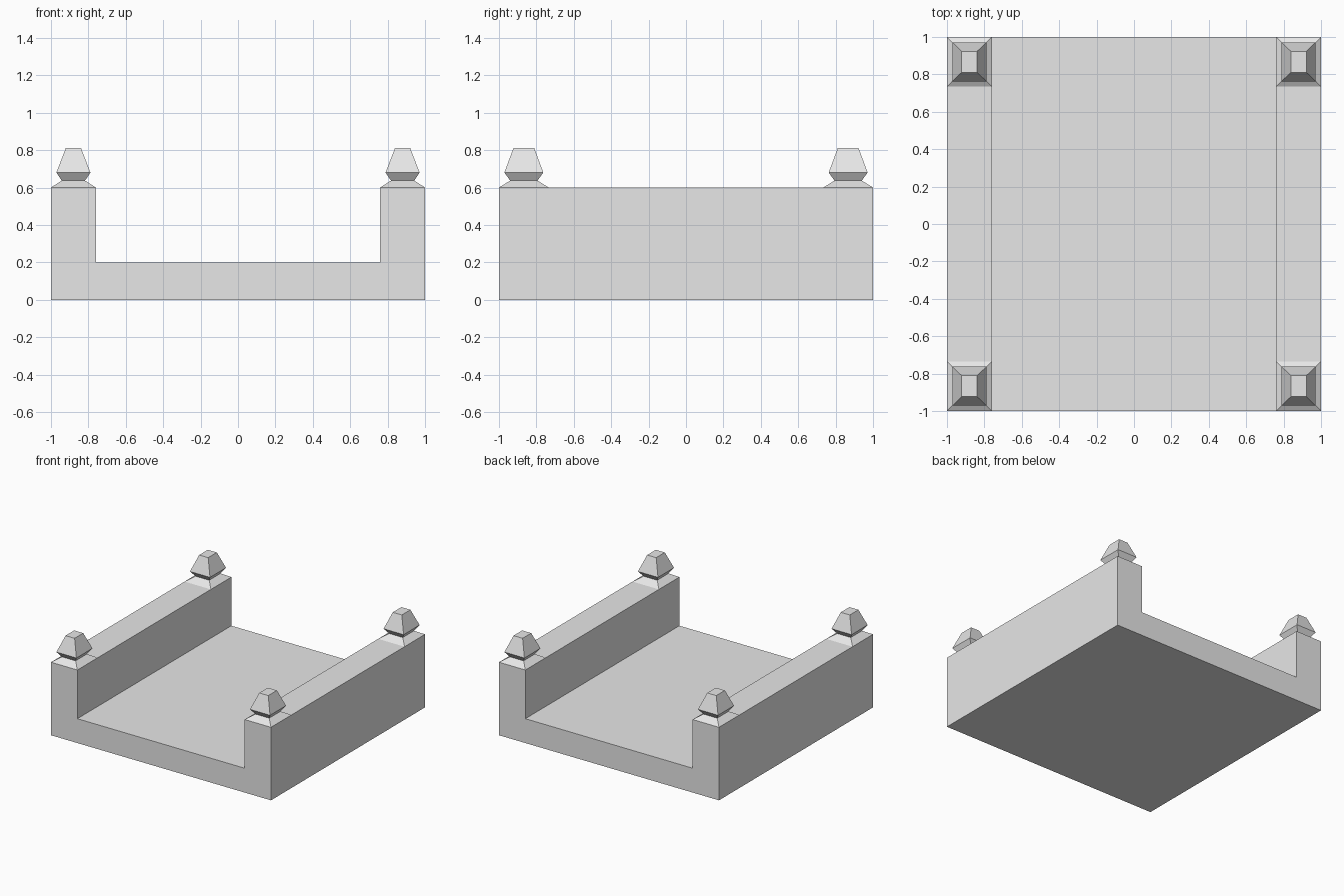
import bpy
import bmesh

cube = bpy.data.objects.get("Cube")
if cube:
    bpy.data.objects.remove(cube, do_unlink=True)

stone = bpy.data.materials.new("light_grey_stone")
stone.use_nodes = True
colour = (0.8, 0.8, 0.8, 1)
stone.diffuse_color = colour
stone.node_tree.nodes["Principled BSDF"].inputs["Base Color"].default_value = colour

WALL_INNER = 0.76
WALL_TOP = 0.6
DECK_TOP = 0.2


def finish(bm, name):
    """Turn a bmesh into a flat-shaded stone object."""
    bmesh.ops.recalc_face_normals(bm, faces=bm.faces)
    mesh = bpy.data.meshes.new(name)
    bm.to_mesh(mesh)
    bm.free()
    mesh.materials.append(stone)
    obj = bpy.data.objects.new(name, mesh)
    bpy.context.collection.objects.link(obj)
    return obj


# Deck and side walls: one U-shaped profile extruded front to back
half = [(1, 0), (1, WALL_TOP), (WALL_INNER, WALL_TOP), (WALL_INNER, DECK_TOP)]
profile = half + [(-x, z) for x, z in reversed(half)]
bm = bmesh.new()
face = bm.faces.new([bm.verts.new((x, -1, z)) for x, z in profile])
ext = bmesh.ops.extrude_face_region(bm, geom=[face], use_keep_orig=True)
bmesh.ops.translate(bm, vec=(0, 2, 0),
                    verts=[g for g in ext["geom"] if isinstance(g, bmesh.types.BMVert)])
finish(bm, "deck_and_walls")

# Corner finials: stacked rectangular rings (half width, half depth, height)
RINGS = [(0.12, 0.133, 0.6), (0.062, 0.073, 0.637),
         (0.091, 0.104, 0.68), (0.041, 0.056, 0.81)]
CORNERS = [(-1, -1), (1, -1), (1, 1), (-1, 1)]


def finial(name, cx, cy):
    bm = bmesh.new()
    rings = [[bm.verts.new((cx + sx * w, cy + sy * d, z)) for sx, sy in CORNERS]
             for w, d, z in RINGS]
    for low, high in zip(rings, rings[1:]):
        for i in range(4):
            j = (i + 1) % 4
            bm.faces.new((low[i], low[j], high[j], high[i]))
    bm.faces.new(rings[-1])
    finish(bm, name)


for sx, side in ((1, "left"), (-1, "right")):
    for sy, end in ((-1, "front"), (1, "back")):
        finial(f"{end}_{side}_finial", sx * 0.88, sy * 0.867)
